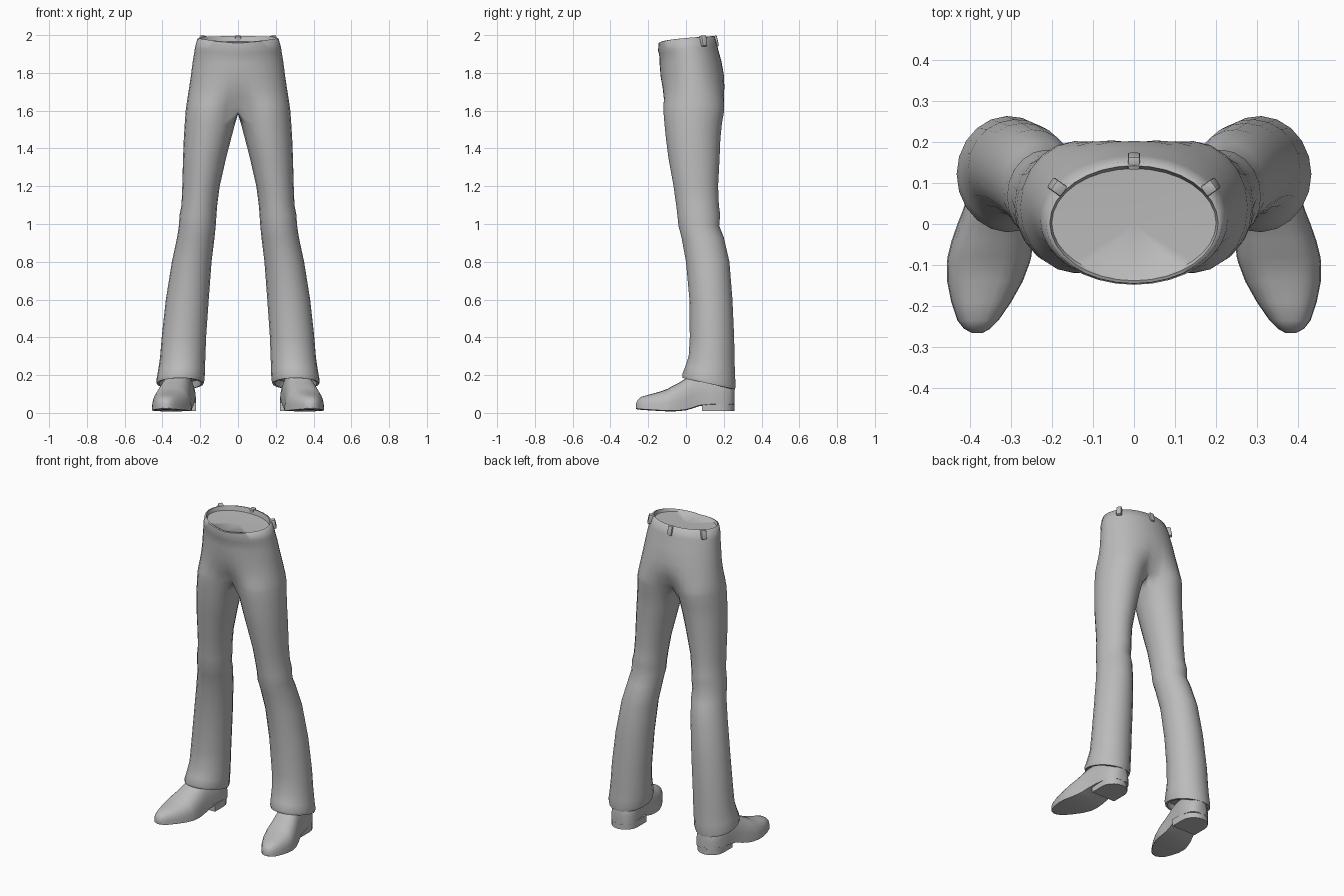
import bpy, bmesh, math
from mathutils import Vector, Matrix

grey = bpy.data.materials.new("warm_grey_cloth")
grey.diffuse_color = (0.5, 0.5, 0.5, 1)


def finish(bm, name, angle=50, mirror=True):
    bmesh.ops.recalc_face_normals(bm, faces=bm.faces)
    me = bpy.data.meshes.new(name)
    bm.to_mesh(me)
    bm.free()
    me.materials.append(grey)
    ob = bpy.data.objects.new(name, me)
    bpy.context.collection.objects.link(ob)
    bpy.ops.object.select_all(action='DESELECT')
    ob.select_set(True)
    bpy.context.view_layer.objects.active = ob
    bpy.ops.object.shade_smooth_by_angle(angle=math.radians(angle))
    if mirror:
        mod = ob.modifiers.new("mirror", 'MIRROR')
        mod.merge_threshold = 0.002
    return ob


def bridge(bm, a, b, closed):
    n = len(a)
    for i in range(n if closed else n - 1):
        j = (i + 1) % n
        bm.faces.new((a[i], a[j], b[j], b[i]))


# ---- trousers: half of the pelvis plus one leg, mirrored ----
OUT, INNER = 17, 3


def leg_point(deg, xi, xo, yf, yb):
    a = math.radians(deg)
    return ((xi + xo) / 2 + (xo - xi) / 2 * math.sin(a),
            (yf + yb) / 2 - (yb - yf) / 2 * math.cos(a))


def arc(bm, z, tilt, rx, yf, yb, w):
    """Half ring from front centre to back centre; w blends towards the leg shape."""
    ring = []
    for i in range(OUT):
        t = i / (OUT - 1)
        a = math.pi * t
        x, y = rx * math.sin(a), (yf + yb) / 2 - (yb - yf) / 2 * math.cos(a)
        lx, ly = leg_point(-50 + 280 * t, 0, rx, yf, yb)
        x, y = x + (lx - x) * w, y + (ly - y) * w
        if i in (0, OUT - 1):
            x = 0
        ring.append(bm.verts.new((x, y, z + tilt * math.sin(a / 2))))
    return ring


bm = bmesh.new()
pelvis = [  # z, back rise, half width, front y, back y, leg blend
    (1.955, 0.010, 0.200, -0.130, 0.135, 0),
    (1.960, 0.035, 0.205, -0.138, 0.142, 0),
    (1.957, 0.035, 0.215, -0.145, 0.152, 0),
    (1.915, 0.025, 0.228, -0.148, 0.167, 0),
    (1.900, 0.025, 0.230, -0.142, 0.170, 0),
    (1.850, 0.010, 0.240, -0.140, 0.188, 0),
    (1.780, 0, 0.250, -0.137, 0.205, 0.05),
    (1.720, 0, 0.259, -0.132, 0.212, 0.22),
    (1.670, 0, 0.267, -0.127, 0.211, 0.50),
    (1.630, 0, 0.273, -0.123, 0.207, 0.82)]
rings = [arc(bm, *p) for p in pelvis]
crotch = arc(bm, 1.60, 0, 0.277, -0.12, 0.202, 1)
for a, b in zip(rings, rings[1:] + [crotch]):
    bridge(bm, a, b, False)
hub = bm.verts.new((0, 0, 1.955))           # closed waist
for i in range(OUT - 1):
    bm.faces.new((hub, rings[0][i], rings[0][i + 1]))
for k in range(INNER):                      # saddle between the legs
    x, y = leg_point(250 + 20 * k, 0, 0.277, -0.12, 0.202)
    crotch.append(bm.verts.new((0, y, 1.582)))

legs = [  # z, inner x, outer x, front y, back y, hem slope
    (1.53, 0.016, 0.282, -0.114, 0.190, 0),
    (1.45, 0.037, 0.287, -0.106, 0.182, 0),
    (1.35, 0.063, 0.291, -0.093, 0.178, 0),
    (1.20, 0.097, 0.295, -0.066, 0.170, 0),
    (1.10, 0.110, 0.299, -0.052, 0.174, 0),
    (1.05, 0.114, 0.309, -0.046, 0.181, 0),
    (0.99, 0.118, 0.313, -0.040, 0.176, 0),
    (0.93, 0.124, 0.322, -0.024, 0.200, 0),
    (0.80, 0.140, 0.350, 0.000, 0.230, 0),
    (0.60, 0.155, 0.382, 0.018, 0.246, 0),
    (0.40, 0.169, 0.404, 0.020, 0.255, 0),
    (0.30, 0.173, 0.413, 0.014, 0.257, 0.02),
    (0.24, 0.175, 0.424, -0.006, 0.260, 0.045),
    (0.205, 0.177, 0.432, -0.020, 0.263, 0.06),
    (0.185, 0.182, 0.430, -0.018, 0.260, 0.06),
    (0.185, 0.195, 0.418, -0.006, 0.248, 0.06),
    (0.22, 0.200, 0.412, 0.000, 0.244, 0.06)]
prev = crotch
angles = [-50 + 280 * i / (OUT - 1) for i in range(OUT)] + [250, 270, 290]
for z, xi, xo, yf, yb, slope in legs:
    ring = []
    for d in angles:
        x, y = leg_point(d, xi, xo, yf, yb)
        ring.append(bm.verts.new((x, y, z - slope * (y - yf) / (yb - yf))))
    bridge(bm, prev, ring, True)
    prev = ring
bm.faces.new(prev)
finish(bm, "trousers", 60)


# ---- shoes: cross-sections lofted from toe to heel ----
def loft(name, stations, power, angle):
    bm = bmesh.new()
    prev = first = None
    for y, cx, hw, zb, zt in stations:
        pts = [(hw * 0.45, zb), (-hw * 0.45, zb)]
        for i in range(13):                 # domed upper
            a = math.pi * (1 - i / 12)
            c, s = math.cos(a), math.sin(a)
            px = math.copysign(abs(c) ** power, c) * hw
            pts.insert(len(pts), (px, zb + 0.004 + (zt - zb - 0.004) * s ** power))
        ring = [bm.verts.new((cx + px, y, pz)) for px, pz in pts]
        if prev:
            bridge(bm, prev, ring, True)
        else:
            first = ring
        prev = ring
    bm.faces.new(first)
    bm.faces.new(prev)
    return finish(bm, name, angle)


loft("shoe", [  # y, centre x, half width, bottom z, top z
    (-0.265, 0.382, 0.014, 0.022, 0.048),
    (-0.255, 0.382, 0.032, 0.018, 0.070),
    (-0.235, 0.380, 0.050, 0.016, 0.086),
    (-0.190, 0.372, 0.073, 0.013, 0.098),
    (-0.140, 0.363, 0.092, 0.010, 0.112),
    (-0.095, 0.355, 0.101, 0.008, 0.128),
    (-0.080, 0.352, 0.102, 0.008, 0.138),
    (-0.040, 0.345, 0.099, 0.009, 0.158),
    (0.000, 0.337, 0.093, 0.014, 0.183),
    (0.030, 0.330, 0.088, 0.022, 0.205),
    (0.070, 0.321, 0.084, 0.036, 0.215),
    (0.130, 0.312, 0.084, 0.042, 0.215),
    (0.190, 0.305, 0.083, 0.042, 0.190),
    (0.230, 0.302, 0.068, 0.042, 0.165),
    (0.250, 0.300, 0.045, 0.042, 0.150),
    (0.257, 0.300, 0.020, 0.042, 0.135)], 0.75, 50)

# ---- shoe heel: rounded block under the rear of the shoe ----
bm = bmesh.new()
outline = [(-0.083, 0.085), (0.083, 0.085)]
outline += [(0.083 * math.cos(a), 0.175 + 0.083 * math.sin(a))
            for a in (math.pi * i / 10 for i in range(11))]
low = [bm.verts.new((0.306 + x, y, 0.010)) for x, y in outline]
high = [bm.verts.new((0.306 + x, y, 0.055)) for x, y in outline]
bridge(bm, low, high, True)
bm.faces.new(low)
bm.faces.new(high)
finish(bm, "shoe_heel", 40)


# ---- belt loops: small bevelled straps on the rear of the waistband ----
def belt_loop(name, x, y, z, turn, mirror):
    bm = bmesh.new()
    m = (Matrix.Translation((x, y, z)) @ Matrix.Rotation(turn, 4, 'Z')
         @ Matrix.Rotation(math.radians(12), 4, 'X')
         @ Matrix.Diagonal((0.030, 0.032, 0.058, 1)))
    bmesh.ops.create_cube(bm, size=1, matrix=m)
    bmesh.ops.bevel(bm, geom=bm.edges[:], offset=0.005, segments=2,
                    profile=0.5, affect='EDGES')
    finish(bm, name, 40, mirror)


belt_loop("back_belt_loop", 0, 0.153, 1.967, 0, False)
belt_loop("side_belt_loop", 0.187, 0.090, 1.968, math.radians(-55), True)
